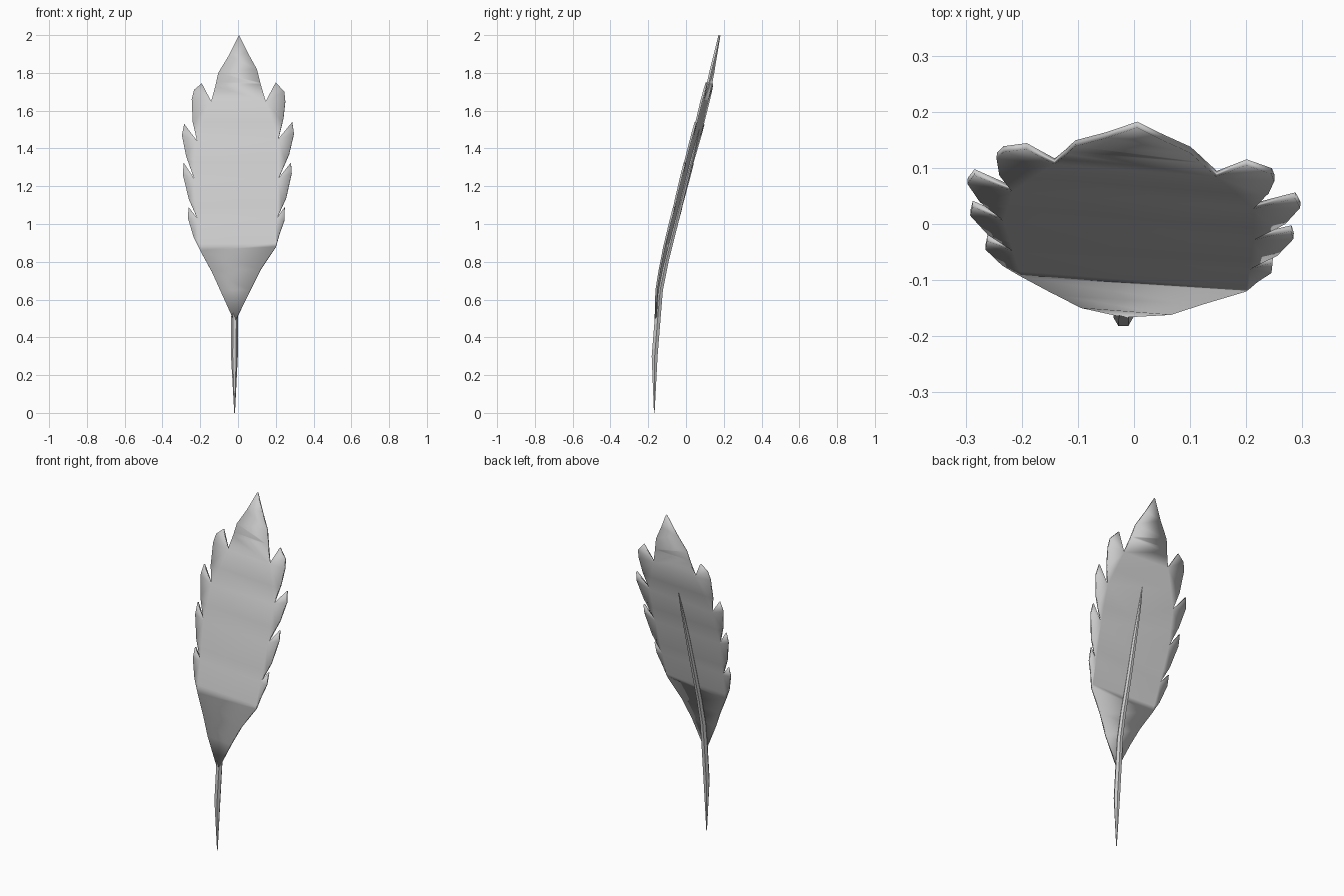
import bpy, bmesh, math
from mathutils import Vector

if "Cube" in bpy.data.objects:
    bpy.data.objects.remove(bpy.data.objects["Cube"])


def interp(table, z):
    # piecewise linear lookup
    for (a, u), (b, v) in zip(table, table[1:]):
        if z <= b:
            return u + (v - u) * (z - a) / (b - a)
    return table[-1][1]


def finish(name, bm):
    me = bpy.data.meshes.new(name)
    bm.to_mesh(me)
    bm.free()
    ob = bpy.data.objects.new(name, me)
    bpy.context.collection.objects.link(ob)
    bpy.ops.object.select_all(action='DESELECT')
    ob.select_set(True)
    bpy.context.view_layer.objects.active = ob
    bpy.ops.object.shade_smooth_by_angle(angle=math.radians(35))
    return ob


# Vane: notched outline, tip to base on each side (x, z)
right = [(0.005, 2.0), (0.05, 1.91), (0.10, 1.82), (0.12, 1.74), (0.147, 1.65),
         (0.20, 1.75), (0.245, 1.70), (0.25, 1.65), (0.24, 1.56), (0.213, 1.45),
         (0.287, 1.54), (0.296, 1.48), (0.27, 1.37), (0.213, 1.24),
         (0.28, 1.325), (0.284, 1.27), (0.255, 1.14), (0.205, 1.03),
         (0.247, 1.09), (0.245, 1.02), (0.22, 0.95), (0.20, 0.88), (0.12, 0.76),
         (-0.018, 0.48)]
left = [(-0.05, 1.89), (-0.105, 1.80), (-0.12, 1.73), (-0.142, 1.65),
        (-0.192, 1.745), (-0.233, 1.71), (-0.245, 1.66), (-0.24, 1.54), (-0.217, 1.44),
        (-0.285, 1.53), (-0.297, 1.47), (-0.275, 1.36), (-0.232, 1.24),
        (-0.288, 1.325), (-0.292, 1.26), (-0.26, 1.13), (-0.215, 1.03),
        (-0.262, 1.09), (-0.265, 1.03), (-0.235, 0.93), (-0.20, 0.86), (-0.14, 0.75)]
bend = [(0.48, -0.168), (0.65, -0.157), (0.76, -0.135), (0.9, -0.10), (1.09, -0.05),
        (1.33, 0.01), (1.54, 0.068), (1.75, 0.12), (2.0, 0.172)]

bm = bmesh.new()
verts = [bm.verts.new((x, 0, z)) for x, z in left + right[::-1]]
bm.faces.new(verts)
bm.normal_update()
if bm.faces[:][0].normal.y > 0:
    bmesh.ops.reverse_faces(bm, faces=bm.faces[:])
bmesh.ops.triangulate(bm, faces=bm.faces[:])
for z, _ in bend[1:-1]:
    bmesh.ops.bisect_plane(bm, geom=bm.verts[:] + bm.edges[:] + bm.faces[:], dist=1e-4,
                           plane_co=(0, 0, z), plane_no=(0, 0, 1))
for v in bm.verts:
    v.co.y = interp(bend, v.co.z) - 0.077 * v.co.x
vane = finish("feather_vane", bm)
thick = vane.modifiers.new("thickness", 'SOLIDIFY')
thick.thickness = 0.011
thick.offset = -1

# Quill: tapered six-sided shaft behind the vane (x, y, z, radius)
path = [(-0.018, -0.168, 0.0, 0.002), (-0.019, -0.166, 0.3, 0.018),
        (-0.018, -0.150, 0.5, 0.018), (-0.016, -0.137, 0.65, 0.017),
        (-0.014, -0.106, 0.8, 0.016), (-0.012, -0.055, 1.0, 0.015),
        (-0.008, -0.006, 1.2, 0.013), (-0.004, 0.042, 1.38, 0.008),
        (0.0, 0.071, 1.5, 0.001)]
bm = bmesh.new()
rings = []
for x, y, z, r in path:
    rings.append([bm.verts.new((x + r * math.cos(i * math.pi / 3),
                                y + r * math.sin(i * math.pi / 3), z)) for i in range(6)])
for a, b in zip(rings, rings[1:]):
    for i in range(6):
        j = (i + 1) % 6
        bm.faces.new((a[i], a[j], b[j], b[i]))
bm.faces.new(rings[0][::-1])
bm.faces.new(rings[-1])
finish("feather_quill", bm)
